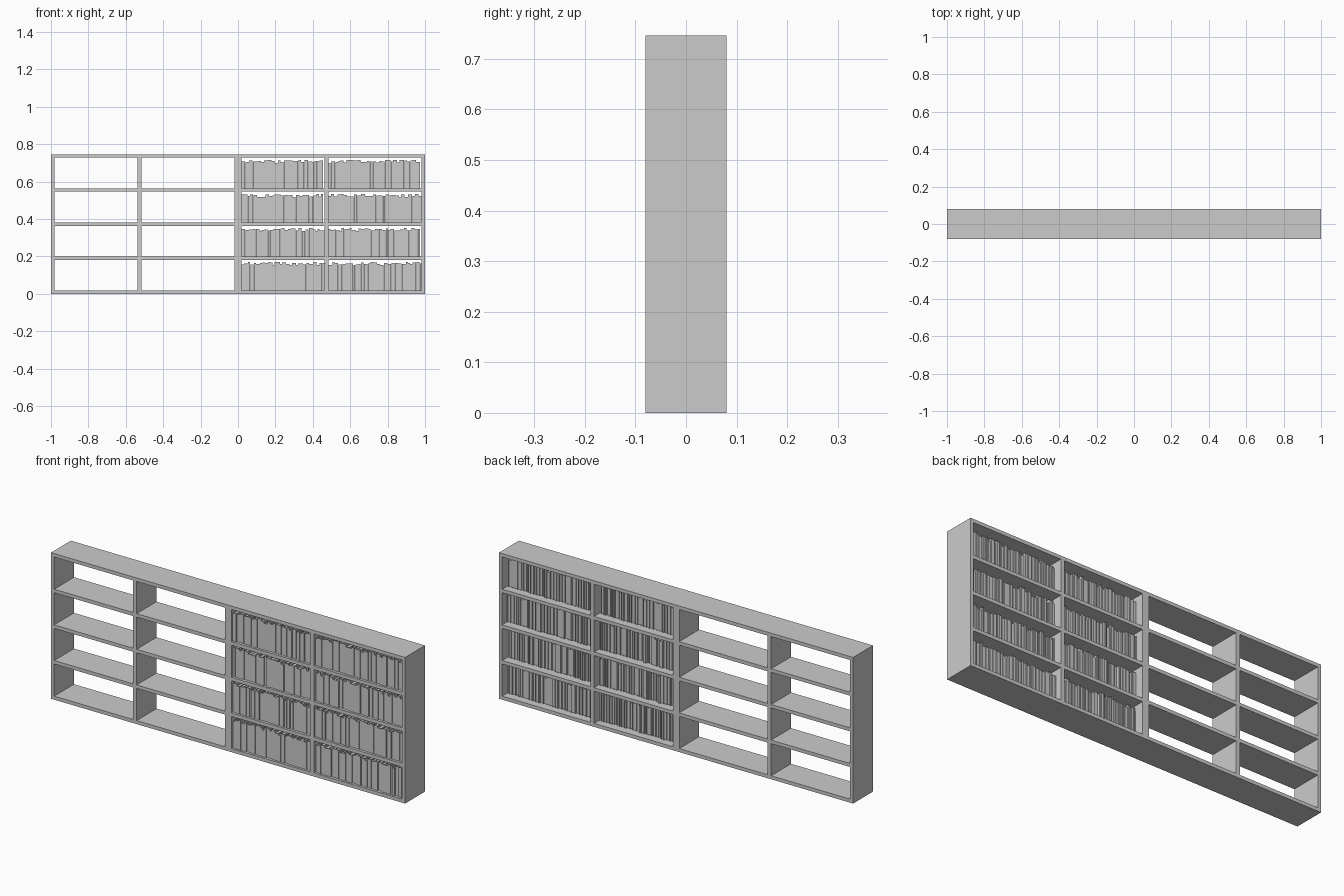
import bpy, bmesh, random
from mathutils import Matrix, Vector

if "Cube" in bpy.data.objects:
    bpy.data.objects.remove(bpy.data.objects["Cube"])

random.seed(4)

H, D, T = 0.746, 0.16, 0.018      # unit height, depth, board thickness
STEP = (H - T) / 4                # shelf spacing
DIV0, DIV1 = 0.463, 0.484         # divider, offset from the unit's left edge


def add_box(bm, x0, x1, y0, y1, z0, z1):
    size = Vector((x1 - x0, y1 - y0, z1 - z0))
    mid = Vector((x0 + x1, y0 + y1, z0 + z1)) / 2
    bmesh.ops.create_cube(bm, size=1, matrix=Matrix.Translation(mid) @ Matrix.Diagonal(size.to_4d()))


def finish(bm, name):
    me = bpy.data.meshes.new(name)
    bm.to_mesh(me)
    bm.free()
    ob = bpy.data.objects.new(name, me)
    bpy.context.collection.objects.link(ob)
    return ob


def board(name, x0, x1, z0, z1):
    bm = bmesh.new()
    add_box(bm, x0, x1, -D / 2, D / 2, z0, z1)
    return finish(bm, name)


def bookcase(side, x):
    # outer frame
    board(side + "_left_panel", x, x + T, 0, H)
    board(side + "_right_panel", x + 1 - T, x + 1, 0, H)
    board(side + "_bottom_board", x + T, x + 1 - T, 0, T)
    board(side + "_top_board", x + T, x + 1 - T, H - T, H)
    # off-centre divider and the shelves on both sides of it
    board(side + "_divider", x + DIV0, x + DIV1, T, H - T)
    for i in range(1, 4):
        z = i * STEP
        board(f"{side}_shelf_{i}_a", x + T, x + DIV0, z, z + T)
        board(f"{side}_shelf_{i}_b", x + DIV1, x + 1 - T, z, z + T)


def book(bm, x, w, z, h):
    # spine to the front, two covers, inset page block
    y0 = -0.068 + random.uniform(-0.003, 0.003)
    y1 = y0 + random.uniform(0.104, 0.112)
    c = 0.0015
    add_box(bm, x, x + w, y0, y0 + c, z, z + h)
    add_box(bm, x, x + c, y0 + c, y1, z, z + h)
    add_box(bm, x + w - c, x + w, y0 + c, y1, z, z + h)
    add_box(bm, x + c, x + w - c, y0 + c, y1 - 0.003, z + 0.002, z + h - 0.003)


def book_row(name, x0, x1, z):
    bm = bmesh.new()
    x = x0 + 0.001
    while x1 - x > 0.009:
        w = min(random.uniform(0.009, 0.021), x1 - x - 0.001)
        book(bm, x, w, z, random.uniform(0.136, 0.153))
        x += w + random.choice((0.0003, 0.0003, 0.0008, 0.002))
    finish(bm, name)


bookcase("left", -1)
bookcase("right", 0)

# books fill every bay of the right unit
for i in range(4):
    z = i * STEP + T
    book_row(f"books_row_{i + 1}_a", T, DIV0, z)
    book_row(f"books_row_{i + 1}_b", DIV1, 1 - T, z)
